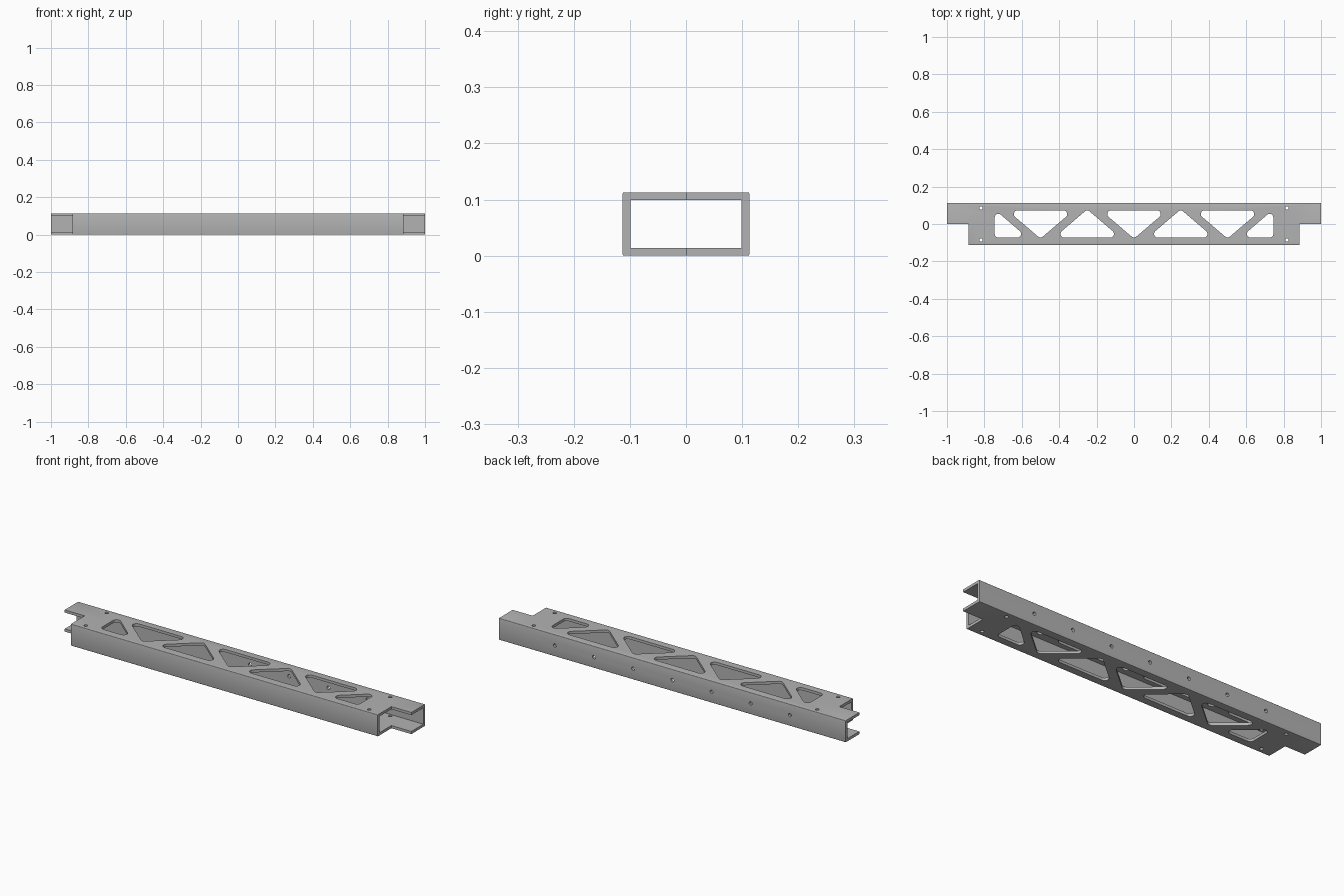
import bpy, bmesh, math
from mathutils import Vector

cube = bpy.data.objects.get("Cube")
if cube:
    bpy.data.objects.remove(cube)

WIDTH, HEIGHT, WALL = 0.113, 0.113, 0.014   # half width, full height, wall


def fillet(corners, radius, steps=6):
    """Round each corner of a convex outline with an arc."""
    pts = []
    for i, c in enumerate(corners):
        c = Vector(c)
        a = (Vector(corners[i - 1]) - c).normalized()
        b = (Vector(corners[(i + 1) % len(corners)]) - c).normalized()
        half = a.angle(b) / 2
        centre = c + (a + b).normalized() * (radius / math.sin(half))
        start = c + a * (radius / math.tan(half)) - centre
        end = c + b * (radius / math.tan(half)) - centre
        sweep = math.pi - 2 * half
        for k in range(steps + 1):
            t = k / steps
            arc = start * math.sin((1 - t) * sweep) + end * math.sin(t * sweep)
            pts.append(centre + arc / math.sin(sweep))
    return pts


def circle(cx, cy, radius, n=20):
    return [Vector((cx + radius * math.cos(math.tau * k / n),
                    cy + radius * math.sin(math.tau * k / n))) for k in range(n)]


def rectangle(x0, x1, y0, y1):
    return [Vector(p) for p in ((x0, y0), (x1, y0), (x1, y1), (x0, y1))]


def prism(bm, outline, axis, lo, hi):
    """Extrude a 2D outline along x, y or z."""
    def place(p, d):
        return {"x": (d, p.x, p.y), "y": (p.x, d, p.y), "z": (p.x, p.y, d)}[axis]
    low = [bm.verts.new(place(p, lo)) for p in outline]
    high = [bm.verts.new(place(p, hi)) for p in outline]
    bm.faces.new(low)
    bm.faces.new(high)
    for i in range(len(low)):
        j = (i + 1) % len(low)
        bm.faces.new((low[i], low[j], high[j], high[i]))


def make_object(name, bm):
    bmesh.ops.recalc_face_normals(bm, faces=bm.faces)
    mesh = bpy.data.meshes.new(name)
    bm.to_mesh(mesh)
    bm.free()
    obj = bpy.data.objects.new(name, mesh)
    bpy.context.collection.objects.link(obj)
    return obj


def cut(obj, cutter):
    """Subtract the cutter, keep the result and drop the cutter."""
    mod = obj.modifiers.new("cut", "BOOLEAN")
    mod.operation, mod.solver, mod.object = "DIFFERENCE", "EXACT", cutter
    graph = bpy.context.evaluated_depsgraph_get()
    mesh = bpy.data.meshes.new_from_object(obj.evaluated_get(graph))
    obj.modifiers.clear()
    obj.data = mesh
    bpy.data.objects.remove(cutter)


# Rectangular tube with lightly rounded outer edges
bm = bmesh.new()
prism(bm, fillet(rectangle(-WIDTH, WIDTH, 0, HEIGHT), 0.003, 3), "x", -1, 1)
beam = make_object("truss_beam", bm)
bm = bmesh.new()
prism(bm, rectangle(-WIDTH + WALL, WIDTH - WALL, WALL, HEIGHT - WALL), "x", -1.1, 1.1)
cut(beam, make_object("bore_cutter", bm))

bm = bmesh.new()
# Alternating triangular windows through top and bottom
EDGE, HALF, TIP, RADIUS = 0.073, 0.177, 0.078, 0.02
for i in range(-2, 3):
    x, s = i * 0.25, 1 if i % 2 == 0 else -1
    prism(bm, fillet([(x - HALF, s * EDGE), (x + HALF, s * EDGE), (x, -s * TIP)], RADIUS),
          "z", -0.1, 0.2)
for s in (-1, 1):
    # Half window, pin holes and corner notch at each end
    prism(bm, fillet([(s * 0.745, -EDGE), (s * 0.57, -EDGE), (s * 0.745, TIP)], RADIUS),
          "z", -0.1, 0.2)
    for y in (-0.086, 0.086):
        prism(bm, circle(s * 0.818, y, 0.009), "z", -0.1, 0.2)
    prism(bm, rectangle(*sorted((s * 0.885, s * 1.1)), -0.2, 0), "z", -0.1, 0.2)
# Row of holes in the back wall
for i in range(-3, 4):
    prism(bm, circle(i * 0.226, HEIGHT / 2, 0.009), "y", WIDTH - WALL - 0.01, 0.2)
cut(beam, make_object("opening_cutter", bm))

# Grey metal finish
metal = bpy.data.materials.new("grey_metal")
metal.use_nodes = True
colour = (0.45, 0.45, 0.45, 1)
metal.diffuse_color = colour
metal.node_tree.nodes["Principled BSDF"].inputs["Base Color"].default_value = colour
beam.data.materials.clear()
beam.data.materials.append(metal)
for face in beam.data.polygons:
    face.material_index = 0

bpy.ops.object.select_all(action="DESELECT")
beam.select_set(True)
bpy.context.view_layer.objects.active = beam
bpy.ops.object.shade_smooth_by_angle(angle=math.radians(35))
